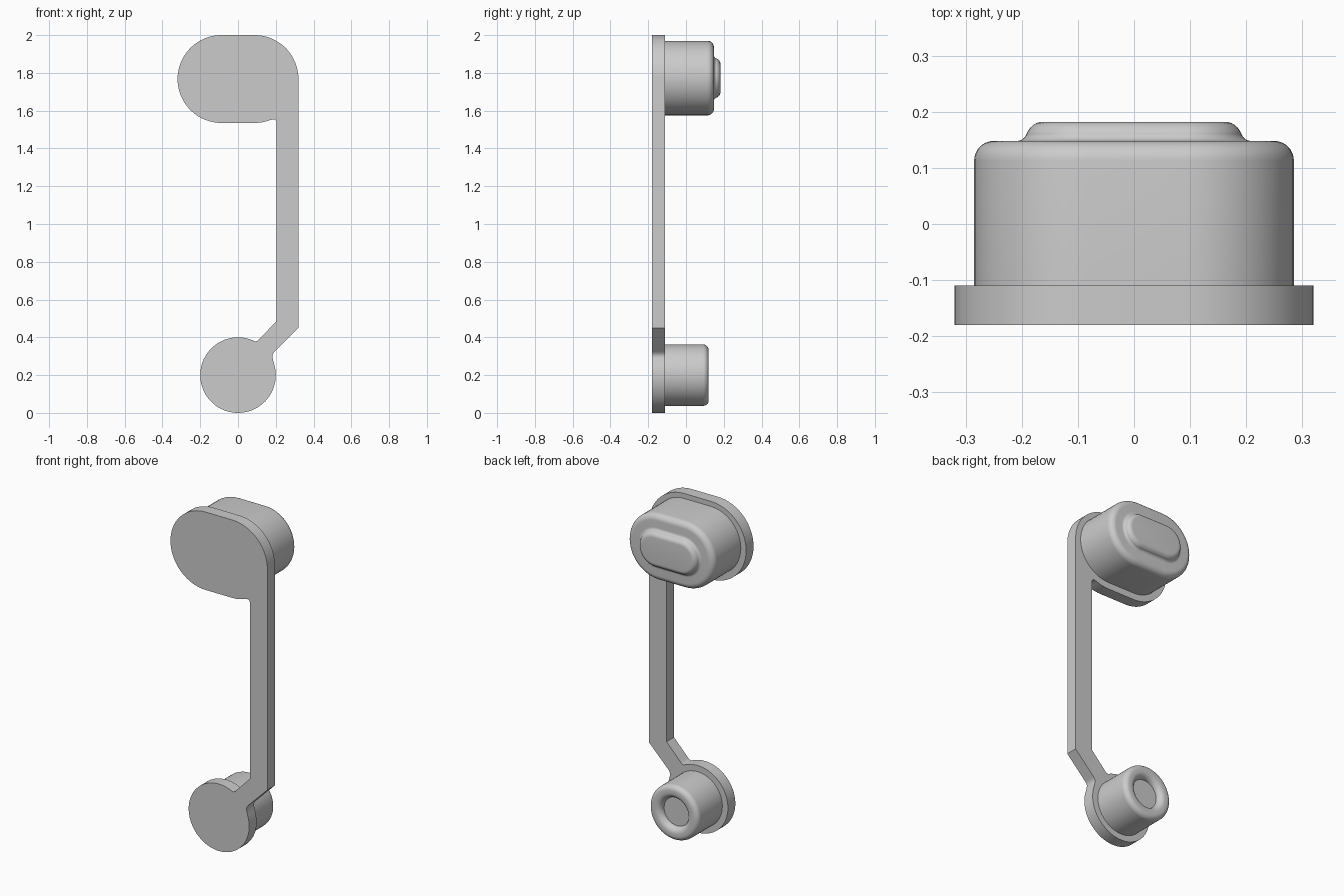
import bpy, bmesh
from math import sin, cos, radians, pi

cube = bpy.data.objects.get("Cube")
if cube:
    bpy.data.objects.remove(cube)

GREY = (0.6, 0.6, 0.6, 1)
mat = bpy.data.materials.new("plain grey")
mat.use_nodes = True
mat.diffuse_color = GREY
mat.node_tree.nodes["Principled BSDF"].inputs["Base Color"].default_value = GREY


def finish(name, bm):
    bmesh.ops.recalc_face_normals(bm, faces=bm.faces)
    mesh = bpy.data.meshes.new(name)
    bm.to_mesh(mesh)
    bm.free()
    mesh.materials.append(mat)
    obj = bpy.data.objects.new(name, mesh)
    bpy.context.collection.objects.link(obj)
    bpy.ops.object.select_all(action='DESELECT')
    obj.select_set(True)
    bpy.context.view_layer.objects.active = obj
    bpy.ops.object.shade_smooth_by_angle(angle=radians(35))


def arc(cx, cy, r, start, end, n):
    """Points on a circular arc, angles in degrees."""
    angles = [radians(start + (end - start) * i / n) for i in range(n + 1)]
    return [(cx + r * cos(a), cy + r * sin(a)) for a in angles]


def fillet(a, corner, b, n=6):
    """Rounded corner as a quadratic curve."""
    return [tuple((1 - t) ** 2 * p + 2 * t * (1 - t) * q + t * t * s
                  for p, q, s in zip(a, corner, b))
            for t in (i / n for i in range(n + 1))]


def stadium(half, r, z, n=24):
    return arc(half, z, r, -90, 90, n) + arc(-half, z, r, 90, 270, n)


def loft(name, half, z, profile):
    """Closed body through (radius, y) steps of a stadium or circle."""
    bm = bmesh.new()
    rings = []
    for r, y in profile:
        pts = stadium(half, r, z) if half else arc(0, z, r, 0, 360, 64)[:-1]
        rings.append([bm.verts.new((px, y, pz)) for px, pz in pts])
    for a, b in zip(rings, rings[1:]):
        for i in range(len(a)):
            j = (i + 1) % len(a)
            bm.faces.new((a[i], a[j], b[j], b[i]))
    bm.faces.new(rings[0])
    bm.faces.new(rings[-1])
    finish(name, bm)


# Flat strap plate: lower disc, cranked arm and upper stadium in one outline
FRONT, BACK = -0.18, -0.11
R, HALF, TOP_Z = 0.2325, 0.0875, 1.7675
outline = arc(0, 0.2, 0.2, 66, 378, 56)
outline += fillet((0.183, 0.29), (0.178, 0.31), (0.197, 0.327))
outline += [(0.32, 0.45)]
outline += arc(HALF, TOP_Z, R, 0, 90, 20)
outline += arc(-HALF, TOP_Z, R, 90, 270, 40)
outline += arc(HALF, TOP_Z, R, 270, 290, 6)
outline += fillet((0.18, 1.553), (0.205, 1.56), (0.205, 1.53))
outline += [(0.205, 0.487)]
outline += fillet((0.118, 0.396), (0.1, 0.373), (0.085, 0.381))[:-1]
bm = bmesh.new()
face = bm.faces.new([bm.verts.new((x, FRONT, z)) for x, z in outline])
new = bmesh.ops.extrude_face_region(bm, geom=[face])["geom"]
bmesh.ops.translate(bm, vec=(0, BACK - FRONT, 0),
                    verts=[v for v in new if isinstance(v, bmesh.types.BMVert)])
bm.faces.ensure_lookup_table()
finish("strap_plate", bm)

# Upper plug with rounded rim
PLUG_Z = 1.7725
loft("upper_plug", HALF, PLUG_Z,
     [(0.1975, BACK)] + arc(0.1625, 0.113, 0.035, 0, 90, 8))

# Raised pad with a flared foot and rounded edge
pad = [(0.1225, 0.145)] + fillet((0.1225, 0.148), (0.11, 0.148), (0.104, 0.16))
pad += fillet((0.104, 0.161), (0.094, 0.182), (0.075, 0.182))
loft("upper_plug_pad", HALF, PLUG_Z, pad)

# Lower plug with rounded rim and a shallow dished recess
cup = [(0.163, BACK)] + arc(0.133, 0.09, 0.03, 0, 90, 8)
cup += arc(0.12, 0.085, 0.035, 90, 180, 8)
loft("lower_plug", 0, 0.2, cup)
